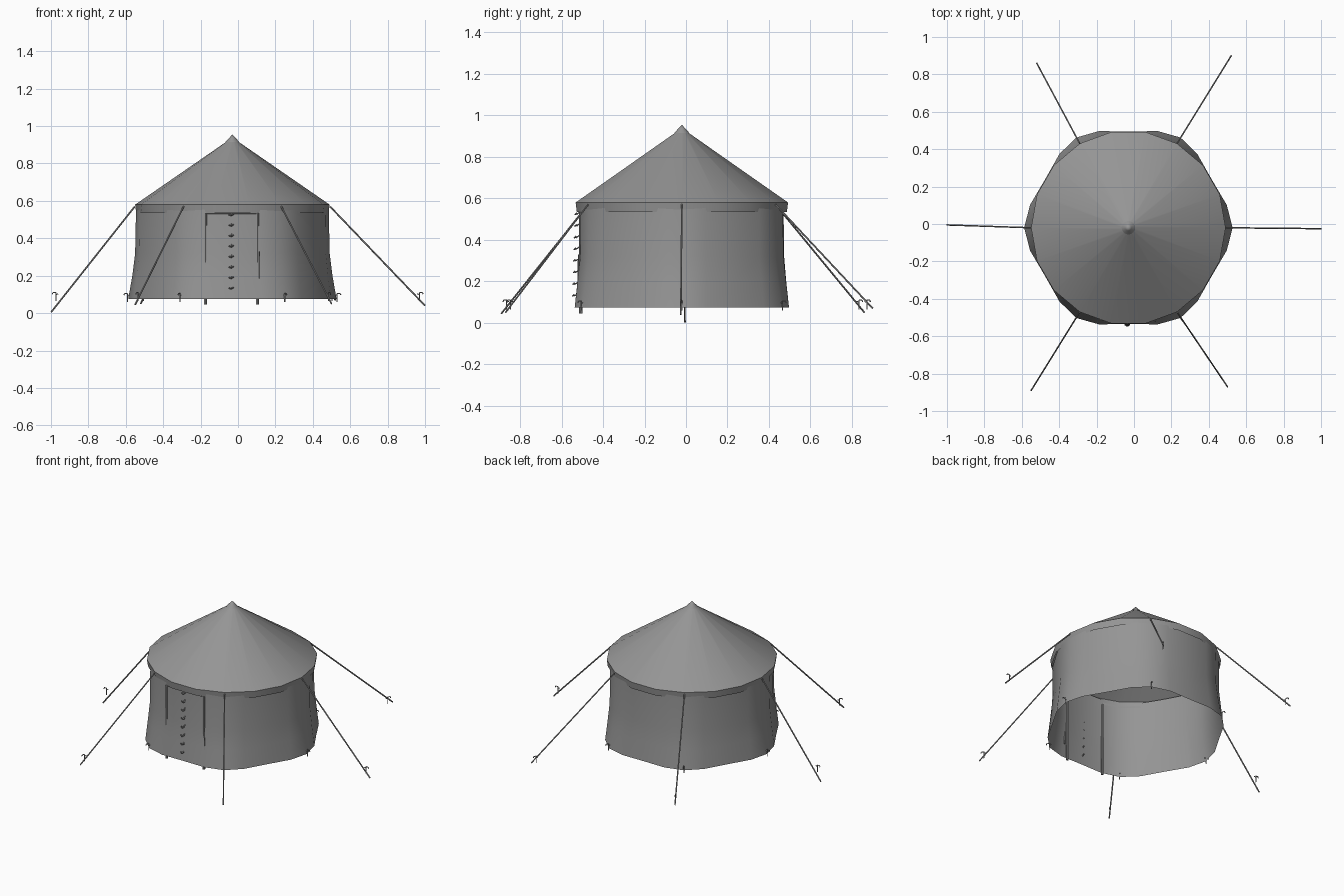
import bpy, bmesh, math
from mathutils import Vector

cube = bpy.data.objects.get("Cube")
if cube:
    bpy.data.objects.remove(cube)

CX, CY = -0.03, -0.02


def material(name, value):
    m = bpy.data.materials.new(name)
    m.use_nodes = True
    colour = (value, value, value, 1)
    m.diffuse_color = colour
    m.node_tree.nodes["Principled BSDF"].inputs["Base Color"].default_value = colour
    return m


GREY = material("canvas grey", 0.3)


def finish(name, bm, angle=35):
    mesh = bpy.data.meshes.new(name)
    bm.to_mesh(mesh)
    bm.free()
    mesh.materials.append(GREY)
    ob = bpy.data.objects.new(name, mesh)
    bpy.context.collection.objects.link(ob)
    bpy.ops.object.select_all(action='DESELECT')
    ob.select_set(True)
    bpy.context.view_layer.objects.active = ob
    bpy.ops.object.shade_smooth_by_angle(angle=math.radians(angle))
    return ob


def polar(r, deg, z):
    a = math.radians(deg)
    return Vector((CX + r * math.cos(a), CY + r * math.sin(a), z))


def loft(name, rings, tip=None, angle=35):
    """Skin closed rings of points, upward, with an optional tip."""
    bm = bmesh.new()
    loops = [[bm.verts.new(p) for p in ring] for ring in rings]
    n = len(loops[0])
    for low, high in zip(loops, loops[1:]):
        for i in range(n):
            j = (i + 1) % n
            bm.faces.new((low[i], low[j], high[j], high[i]))
    if tip:
        top = bm.verts.new(tip)
        for i in range(n):
            bm.faces.new((loops[-1][i], loops[-1][(i + 1) % n], top))
    return finish(name, bm, angle)


def rods(name, paths, radius, sides=6):
    """Round bars along each path of points, in one object."""
    bm = bmesh.new()
    for path in paths:
        for a, b in zip(path, path[1:]):
            a, b = Vector(a), Vector(b)
            d = b - a
            turn = d.to_track_quat('Z', 'Y').to_matrix().to_4x4()
            turn.translation = (a + b) / 2
            bmesh.ops.create_cone(bm, cap_ends=True, segments=sides, radius1=radius,
                                  radius2=radius, depth=d.length, matrix=turn)
    return finish(name, bm)


def circle(r, z, sides=18):
    return [polar(r, 360 * i / sides, z) for i in range(sides)]


# Walls: rounded hexagon, pulled out to the corner pegs at the bottom
def wall_ring(corner, shoulder, middle, z):
    ring = []
    for k in range(6):
        for turn, r in ((0, corner), (13, shoulder), (30, middle), (47, shoulder)):
            ring.append(polar(r, 60 * k + turn, z))
    return ring


loft("tent_wall", [wall_ring(0.557, 0.54, 0.515, 0.075),
                   wall_ring(0.535, 0.525, 0.503, 0.2),
                   wall_ring(0.52, 0.512, 0.493, 0.32),
                   wall_ring(0.515, 0.509, 0.49, 0.57)], angle=50)

# Roof, hanging valance and peak cap
loft("roof", [circle(0.52, 0.58), circle(0.03, 0.918)], (CX, CY, 0.938))
loft("valance", [circle(0.514, 0.535), circle(0.52, 0.58)])
loft("peak_cap", [circle(0.036, 0.916), circle(0.016, 0.938)], (CX, CY, 0.955))

# Guy ropes from the rim to the ground, each with a hooked peg
ground_ends = [(1.0, -0.025, 0.04), (0.52, 0.9, 0.07), (-0.52, 0.86, 0.05),
               (-1.0, -0.005, 0.004), (-0.55, -0.89, 0.045), (0.5, -0.87, 0.05)]
ropes, pegs = [], []


def peg(foot, out):
    """A short stake with a bent head and a side prong."""
    up = Vector((0, 0, 0.045))
    return [[foot, foot + up, foot + up + out * 0.016, foot + up * 0.8 + out * 0.02],
            [foot + up * 0.75, foot + up * 0.85 - out * 0.012]]


for k, end in enumerate(ground_ends):
    top, end = polar(0.522, 60 * k, 0.57), Vector(end)
    out = (end - top)
    ropes.append([top, end])
    at = top.lerp(end, 0.94)
    out.z = 0
    out.normalize()
    pegs += peg(Vector((at.x, at.y, 0.065)), out)
    pegs += peg(polar(0.56, 60 * k, 0.06), out)
rods("guy_ropes", ropes, 0.0045)
rods("pegs", pegs, 0.003, 5)

# Door: two poles with a thin panel seam above, and a row of toggles
WALL_Y = -0.512
rods("door_poles", [[(x, -0.508, 0.045), (x, -0.508, 0.535)] for x in (-0.175, 0.103)], 0.008, 8)
rods("door_tie", [[(0.115, -0.522, 0.16), (0.115, -0.518, 0.33)]], 0.003)
rods("door_seam", [[(-0.17, WALL_Y - 0.002, 0.533), (0.103, WALL_Y - 0.002, 0.533)]], 0.002)
toggles = []
for i in range(8):
    z = 0.13 + i * 0.056
    y = -0.527 - 0.012 * (1 - i / 7)
    toggles.append([(-0.048, y, z + 0.004), (-0.036, y - 0.008, z), (-0.024, y, z + 0.007)])
    toggles.append([(-0.036, y, z), (-0.034, WALL_Y, z + 0.012)])
rods("door_toggles", toggles, 0.0035, 5)
